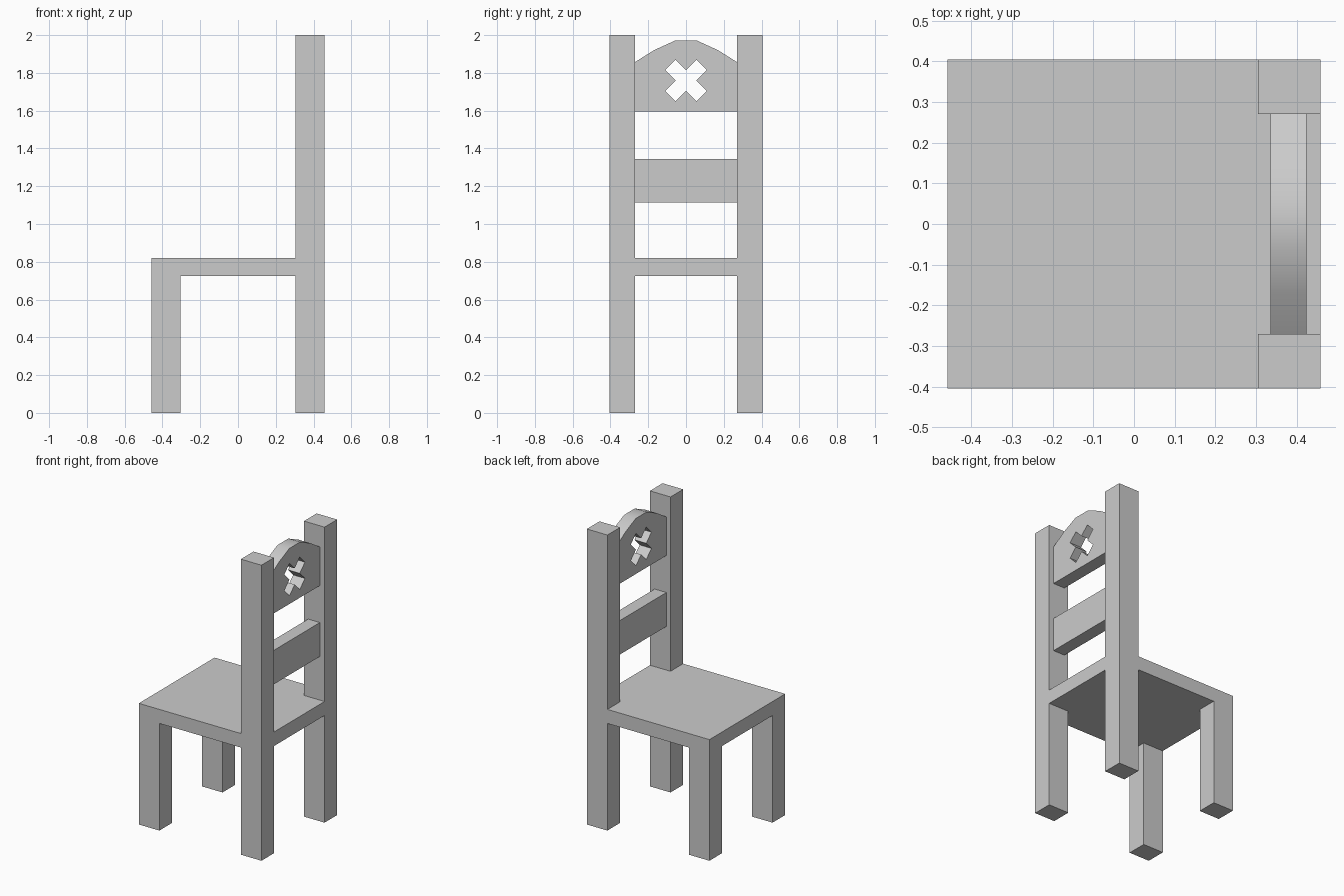
import bpy, bmesh, math
from mathutils import Vector

if "Cube" in bpy.data.objects:
    bpy.data.objects.remove(bpy.data.objects["Cube"])

HX, HY = 0.459, 0.405          # half footprint
IX, IY = 0.305, 0.27           # inner faces of the legs
SEAT_LOW, SEAT_TOP = 0.725, 0.82
BACK_X0, BACK_X1 = 0.336, 0.424


def prism(name, loops, offset):
    """Fill an outline (plus optional hole outlines) and extrude it by offset."""
    bm = bmesh.new()
    edges = []
    for loop in loops:
        verts = [bm.verts.new(p) for p in loop]
        edges += [bm.edges.new((v, verts[i - 1])) for i, v in enumerate(verts)]
    bmesh.ops.triangle_fill(bm, use_beauty=True, edges=edges)
    top = bmesh.ops.extrude_face_region(bm, geom=bm.faces[:], use_keep_orig=True)
    moved = [g for g in top["geom"] if isinstance(g, bmesh.types.BMVert)]
    bmesh.ops.translate(bm, verts=moved, vec=Vector(offset))
    bmesh.ops.recalc_face_normals(bm, faces=bm.faces[:])
    mesh = bpy.data.meshes.new(name)
    bm.to_mesh(mesh)
    bm.free()
    obj = bpy.data.objects.new(name, mesh)
    bpy.context.collection.objects.link(obj)
    return obj


def box(name, x0, x1, y0, y1, z0, z1):
    outline = [(x0, y0, z0), (x1, y0, z0), (x1, y1, z0), (x0, y1, z0)]
    return prism(name, [outline], (0, 0, z1 - z0))


# Seat, notched around the back posts
half = [(-HX, HY), (IX, HY), (IX, IY), (HX, IY)]
outline = half + [(x, -y) for x, y in reversed(half)]
prism("seat", [[(x, y, SEAT_LOW) for x, y in outline]], (0, 0, SEAT_TOP - SEAT_LOW))

# Front legs and full-height back posts
for side, y0, y1 in (("right", -HY, -IY), ("left", IY, HY)):
    box("front_leg_" + side, -HX, -IX, y0, y1, 0, SEAT_LOW)
    box("back_post_" + side, IX, HX, y0, y1, 0, 2)

# Middle back slat
box("back_slat", BACK_X0, BACK_X1, -IY, IY, 1.115, 1.345)

# Arched crest with a diagonal cross cut through it
half = [(IY, 1.595), (IY, 1.857), (0.17, 1.92), (0.058, 1.971)]
arch = half + [(-y, z) for y, z in reversed(half)]
a, b, cz = 0.055, 0.11, 1.76
cross = []
for i in range(4):
    c, s = round(math.cos(i * math.pi / 2)), round(math.sin(i * math.pi / 2))
    cross += [(u * c - v * s, cz + u * s + v * c) for u, v in ((a, 0), (b, a), (a, b))]
crest = prism("crest_panel", [[(BACK_X0, y, z) for y, z in loop] for loop in (arch, cross)],
              (BACK_X1 - BACK_X0, 0, 0))
bpy.context.view_layer.objects.active = crest
crest.select_set(True)
bpy.ops.object.shade_smooth_by_angle(angle=math.radians(30))
